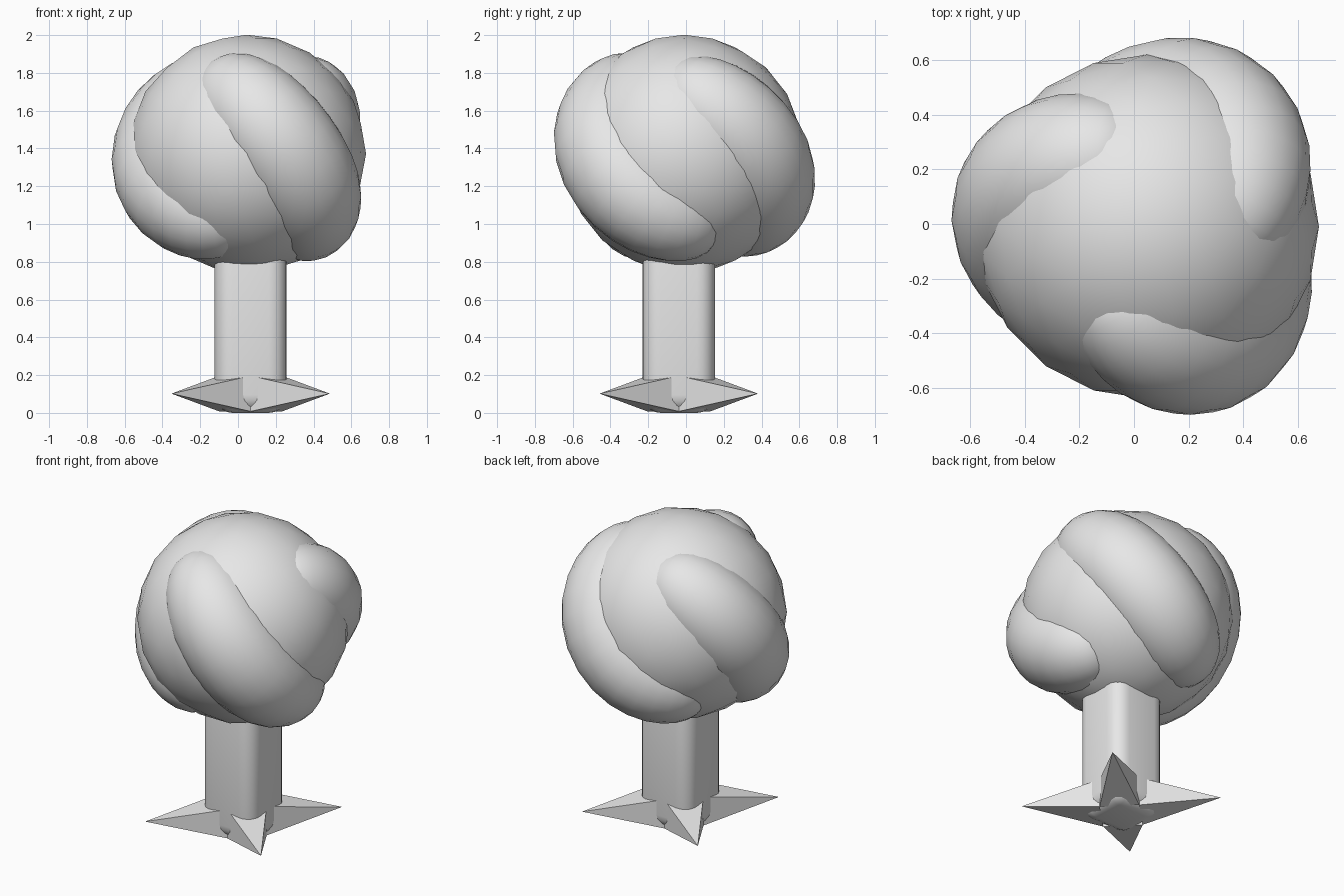
import bpy, bmesh
from math import cos, sin, radians, pi, copysign
from mathutils import Vector, Matrix

if "Cube" in bpy.data.objects:
    bpy.data.objects.remove(bpy.data.objects["Cube"])

grey = bpy.data.materials.new("light_grey")
grey.use_nodes = True
grey.diffuse_color = (0.8, 0.8, 0.8, 1)
grey.node_tree.nodes["Principled BSDF"].inputs["Base Color"].default_value = (0.8, 0.8, 0.8, 1)


def finish(name, bm, smooth):
    bmesh.ops.recalc_face_normals(bm, faces=bm.faces)
    for f in bm.faces:
        f.smooth = smooth
    mesh = bpy.data.meshes.new(name)
    bm.to_mesh(mesh)
    bm.free()
    mesh.materials.append(grey)
    obj = bpy.data.objects.new(name, mesh)
    bpy.context.collection.objects.link(obj)
    return obj


CROWN = Vector((0.047, -0.01, 1.371))
TRUNK = Vector((0.067, -0.038, 0))

# Round crown
bm = bmesh.new()
bmesh.ops.create_icosphere(bm, subdivisions=3, radius=0.631)
bmesh.ops.translate(bm, verts=bm.verts, vec=CROWN)
finish("crown", bm, True)


# Sausage-shaped lobe bent along a tilted great circle of the crown
def lobe(name, turn, twist, shift):
    normal = Vector((0.756, 0.346, 0.554)).normalized()
    middle = Vector((0.475, -0.845, -0.12))
    middle = (middle - normal * middle.dot(normal)).normalized()
    normal.rotate(Matrix.Rotation(radians(twist), 3, middle))
    along = normal.cross(middle)
    ring, tube, half_arc = 0.435, 0.3, radians(85)
    bm = bmesh.new()
    bmesh.ops.create_uvsphere(bm, u_segments=24, v_segments=24, radius=1)
    for v in bm.verts:
        x, y, z = v.co
        flat = max((x * x + y * y) ** 0.5, 1e-6)
        fat = tube * flat ** 0.47 / flat
        a = half_arc * copysign(abs(z) ** 0.95, z)
        v.co = (middle * cos(a) + along * sin(a)) * (ring + x * fat) + normal * y * fat
    place = Matrix.Translation(CROWN + Vector(shift))
    bm.transform(place @ Matrix.Rotation(radians(turn), 4, "Z"))
    finish(name, bm, True)


lobe("front_lobe", 0, 2, (0.03, 0.015, 0.01))
lobe("back_lobe", 116, 7, (-0.035, 0.02, 0.015))
lobe("right_lobe", -128, 3, (0.01, -0.025, 0.015))

# Trunk: square post with rounded edges
bm = bmesh.new()
bmesh.ops.create_cube(bm, size=1)
bmesh.ops.scale(bm, verts=bm.verts, vec=(0.382, 0.382, 1.0))
bmesh.ops.translate(bm, verts=bm.verts, vec=TRUNK + Vector((0, 0, 0.5)))
bmesh.ops.bevel(bm, geom=bm.edges[:], offset=0.095, segments=5, profile=0.5, affect="EDGES")
finish("trunk", bm, True)

# Four pointed roots, one at each corner of the trunk
for i, name in enumerate(("back_left_root", "back_right_root", "front_right_root", "front_left_root")):
    bm = bmesh.new()
    bmesh.ops.create_cone(bm, cap_ends=True, segments=4, radius1=1, radius2=0, depth=1)
    bmesh.ops.remove_doubles(bm, verts=bm.verts, dist=0.0001)
    bm.transform(Matrix.Rotation(pi / 4, 4, "Z"))
    size = Matrix.Diagonal((0.094 * 2 ** 0.5, 0.118 * 2 ** 0.5, 0.475, 1))
    lay = Matrix.Rotation(pi / 2, 4, "Y")
    out = Matrix.Translation((0.593 - 0.475 / 2, 0, 0.102))
    spin = Matrix.Rotation(pi / 4 + i * pi / 2, 4, "Z")
    bm.transform(Matrix.Translation(TRUNK) @ spin @ out @ lay @ size)
    finish(name, bm, False)
